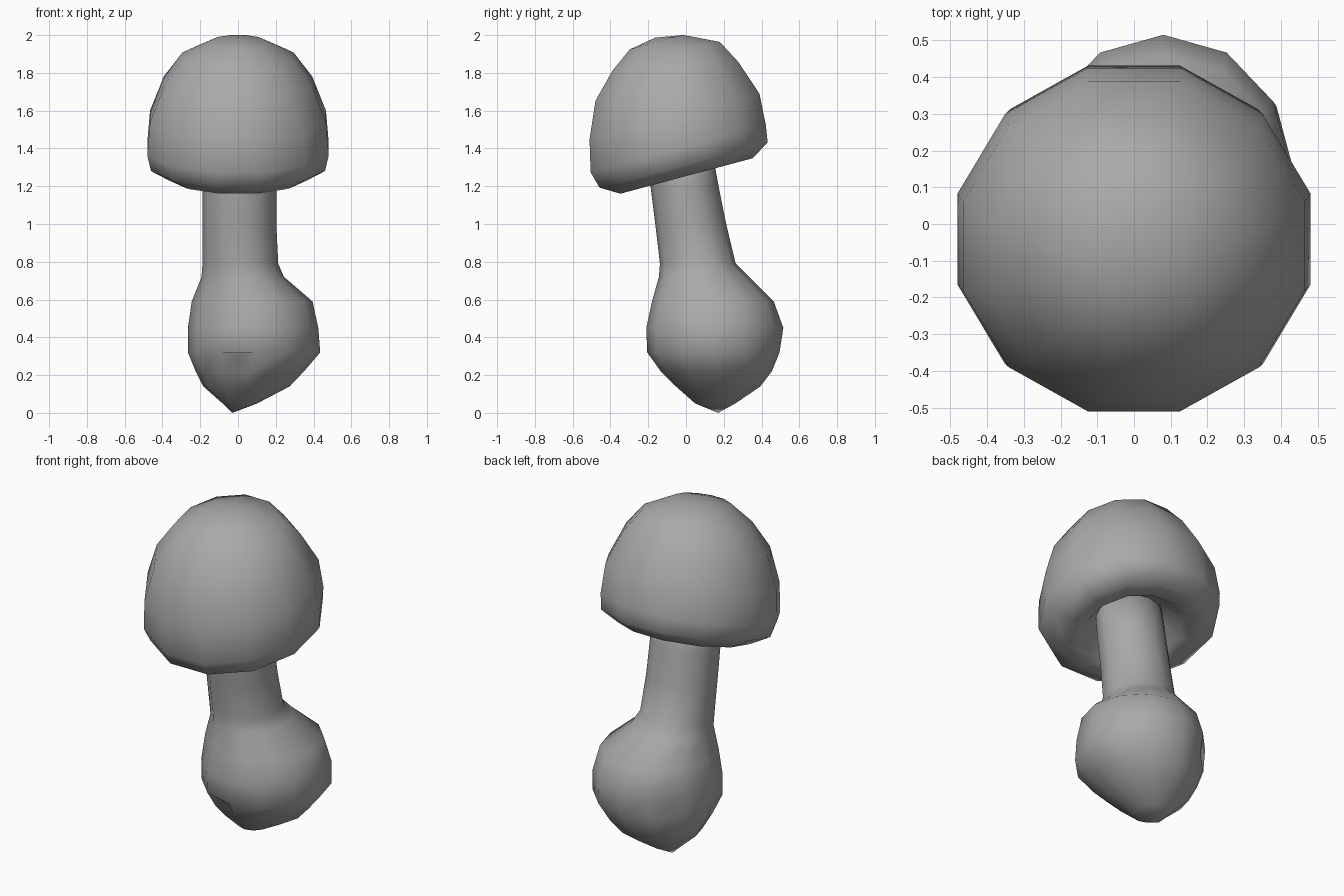
import bpy, bmesh
from math import sin, cos, tau, radians
from mathutils import Vector

default = bpy.data.objects.get("Cube")
if default:
    bpy.data.objects.remove(default, do_unlink=True)

SIDES = 12
FULLNESS = 1.015  # lets the flat sides sit near the true outline

grey = bpy.data.materials.new("plain grey")
grey.use_nodes = True
colour = (0.4, 0.4, 0.4, 1)
grey.diffuse_color = colour
grey.node_tree.nodes["Principled BSDF"].inputs["Base Color"].default_value = colour


def loft(name, start, rings, end, turn=0, pits=()):
    """Skin elliptical rings (z, x min, x max, y min, y max) between two pole points."""
    bm = bmesh.new()
    loops = []
    for z, x0, x1, y0, y1 in rings:
        loop = []
        for i in range(SIDES):
            a = tau * (i + turn) / SIDES
            x = (x0 + x1) / 2 + FULLNESS * (x1 - x0) / 2 * cos(a)
            y = (y0 + y1) / 2 + FULLNESS * (y1 - y0) / 2 * sin(a)
            loop.append(bm.verts.new((x, y, z)))
        loops.append(loop)
    poles = bm.verts.new(start), bm.verts.new(end)
    for i in range(SIDES):
        j = (i + 1) % SIDES
        for low, high in zip(loops, loops[1:]):
            bm.faces.new((low[i], low[j], high[j], high[i]))
        bm.faces.new((poles[0], loops[0][j], loops[0][i]))
        bm.faces.new((poles[1], loops[-1][i], loops[-1][j]))
    bmesh.ops.recalc_face_normals(bm, faces=bm.faces)
    # Sink the face nearest each spot into a small pit
    for spot, depth in pits:
        face = min(bm.faces, key=lambda f: (f.calc_center_median() - Vector(spot)).length)
        bmesh.ops.poke(bm, faces=[face], offset=-depth)
    for face in bm.faces:
        face.smooth = True
    mesh = bpy.data.meshes.new(name)
    bm.to_mesh(mesh)
    bm.free()
    mesh.materials.append(grey)
    obj = bpy.data.objects.new(name, mesh)
    bpy.context.collection.objects.link(obj)
    return obj


# Leaning stem that swells into a lopsided bulb at the foot
stem_rings = [
    (0.05, -0.08, 0.10, 0.05, 0.26),
    (0.14, -0.18, 0.27, -0.05, 0.39),
    (0.22, -0.22, 0.345, -0.13, 0.45),
    (0.32, -0.26, 0.43, -0.20, 0.49),
    (0.45, -0.26, 0.42, -0.205, 0.51),
    (0.59, -0.24, 0.39, -0.175, 0.46),
    (0.72, -0.19, 0.24, -0.14, 0.33),
    (0.79, -0.185, 0.21, -0.135, 0.26),
    (1.00, -0.185, 0.20, -0.16, 0.21),
    (1.20, -0.185, 0.20, -0.185, 0.17),
    (1.42, -0.18, 0.20, -0.20, 0.13),
]
loft("stem_and_bulb", (-0.03, 0.17, 0), stem_rings, (0.01, -0.04, 1.44),
     pits=[((0.0, -0.16, 0.27), 0.06), ((-0.22, 0.33, 0.38), 0.04)])

# Domed cap with a rolled rim and hollow underside: height, y centre, radius
cap_profile = [
    (0.05, 0.0, 0.20),
    (-0.03, 0.0, 0.27),
    (-0.05, 0.01, 0.37),
    (0.01, 0.01, 0.47),
    (0.10, 0.005, 0.49),
    (0.27, 0.03, 0.475),
    (0.46, 0.04, 0.40),
    (0.59, 0.07, 0.30),
    (0.675, 0.04, 0.15),
]
cap = loft("cap", (0, 0, 0.08),
           [(z, -r, r, y - r, y + r) for z, y, r in cap_profile],
           (0, 0.04, 0.70), turn=0.5)
cap.location = (0, -0.02, 1.3)
cap.rotation_euler.x = radians(15)
